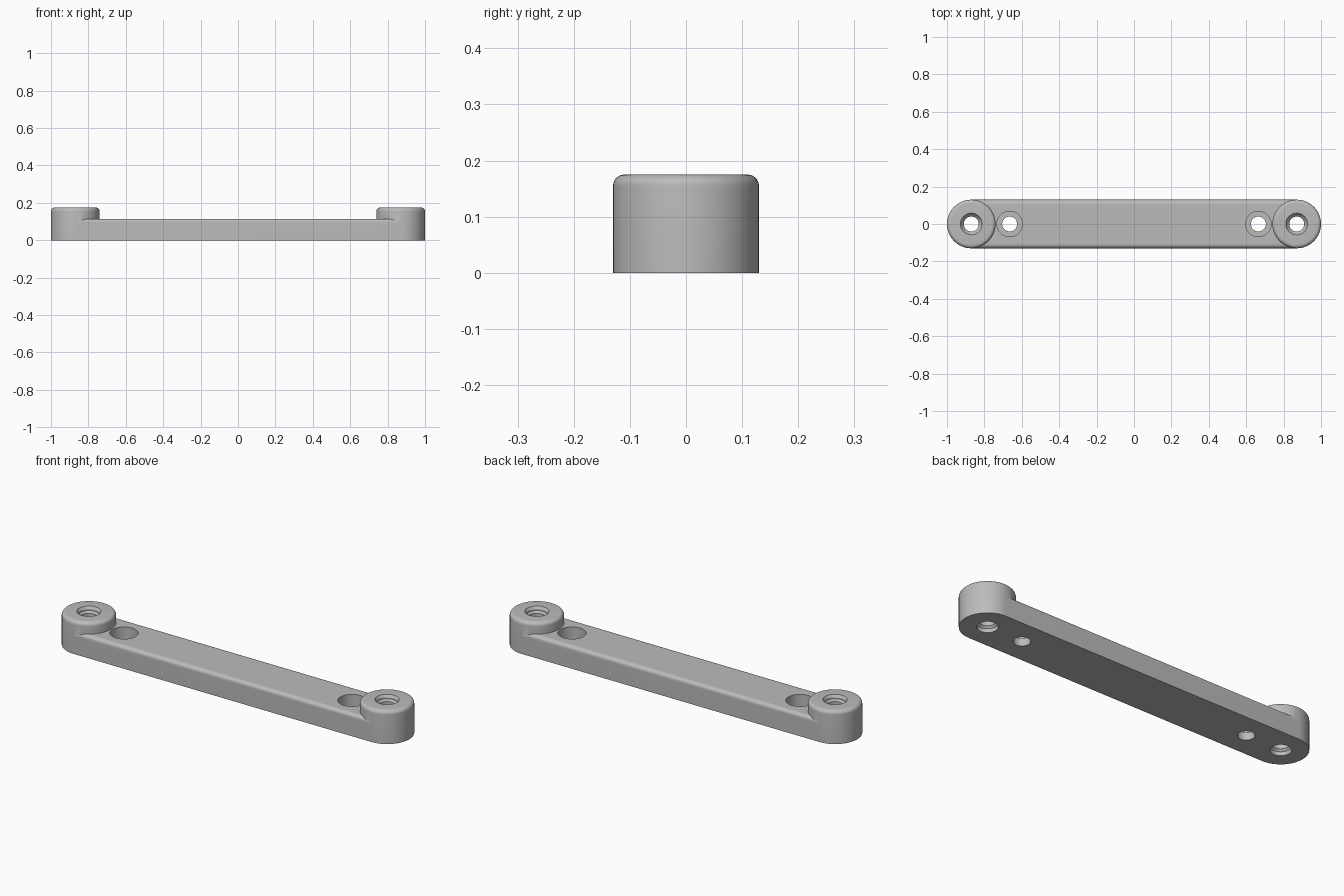
import bpy, bmesh, math

if "Cube" in bpy.data.objects:
    bpy.data.objects.remove(bpy.data.objects["Cube"])

HALF_WIDTH = 0.13
BAR_TOP = 0.115
BOSS_TOP = 0.175
BOSS_X = 0.87
SCREW_X = 0.665

grey = bpy.data.materials.new("plain_grey")
grey.use_nodes = True
COLOUR = (0.5, 0.5, 0.5, 1)
grey.diffuse_color = COLOUR
grey.node_tree.nodes["Principled BSDF"].inputs["Base Color"].default_value = COLOUR


def make_object(name, bm):
    bmesh.ops.recalc_face_normals(bm, faces=bm.faces)
    mesh = bpy.data.meshes.new(name)
    bm.to_mesh(mesh)
    bm.free()
    mesh.materials.append(grey)
    obj = bpy.data.objects.new(name, mesh)
    bpy.context.collection.objects.link(obj)
    return obj


def rounded_corner(half, top, radius, steps=8):
    """Outline points from the side up and over a rounded top edge."""
    angles = [math.pi / 2 * i / steps for i in range(steps + 1)]
    return [(half - radius + radius * math.cos(a),
             top - radius + radius * math.sin(a)) for a in angles]


def lathe(name, profile, x, segments=64):
    """Closed solid turned about a vertical axis from (radius, z) points."""
    bm = bmesh.new()
    rings = []
    for r, z in profile:
        rings.append([bm.verts.new((x + r * math.cos(math.tau * i / segments),
                                    r * math.sin(math.tau * i / segments), z))
                      for i in range(segments)])
    for low, high in zip(rings, rings[1:]):
        for i in range(segments):
            j = (i + 1) % segments
            bm.faces.new((low[i], low[j], high[j], high[i]))
    bm.faces.new(rings[0])
    bm.faces.new(rings[-1])
    return make_object(name, bm)


def combine(target, tool, operation):
    mod = target.modifiers.new(operation, "BOOLEAN")
    mod.operation = operation
    mod.solver = "EXACT"
    mod.object = tool
    bpy.context.view_layer.objects.active = target
    bpy.ops.object.modifier_apply(modifier=mod.name)
    bpy.data.objects.remove(tool)


# Bar: cross-section with rounded upper edges, extruded along x
corner = rounded_corner(HALF_WIDTH, BAR_TOP, 0.022)
section = [(HALF_WIDTH, 0)] + corner
section += [(-y, z) for y, z in reversed(section)]
bm = bmesh.new()
end = bm.faces.new([bm.verts.new((-BOSS_X, y, z)) for y, z in section])
grown = bmesh.ops.extrude_face_region(bm, geom=[end], use_keep_orig=True)
moved = [v for v in grown["geom"] if isinstance(v, bmesh.types.BMVert)]
bmesh.ops.translate(bm, verts=moved, vec=(2 * BOSS_X, 0, 0))
link_bar = make_object("link_bar", bm)

# Round end bosses
boss_profile = [(HALF_WIDTH, 0)] + rounded_corner(HALF_WIDTH, BOSS_TOP, 0.02)
for side in (-1, 1):
    combine(link_bar, lathe("end_boss", boss_profile, side * BOSS_X), "UNION")

# Stepped pivot holes and counterbored screw holes
pivot_profile = [(0.05, -0.05), (0.05, 0.02), (0.04, 0.03), (0.04, 0.145),
                 (0.05, 0.155), (0.05, 0.163), (0.058, BOSS_TOP), (0.058, 0.25)]
screw_profile = [(0.04, -0.05), (0.04, 0.04), (0.068, 0.04), (0.068, 0.25)]
for side in (-1, 1):
    combine(link_bar, lathe("pivot_hole", pivot_profile, side * BOSS_X, 48), "DIFFERENCE")
    combine(link_bar, lathe("screw_hole", screw_profile, side * SCREW_X, 48), "DIFFERENCE")

# Smooth curves, crisp rims
bpy.ops.object.select_all(action="DESELECT")
link_bar.select_set(True)
bpy.context.view_layer.objects.active = link_bar
bpy.ops.object.shade_smooth_by_angle(angle=math.radians(30))
